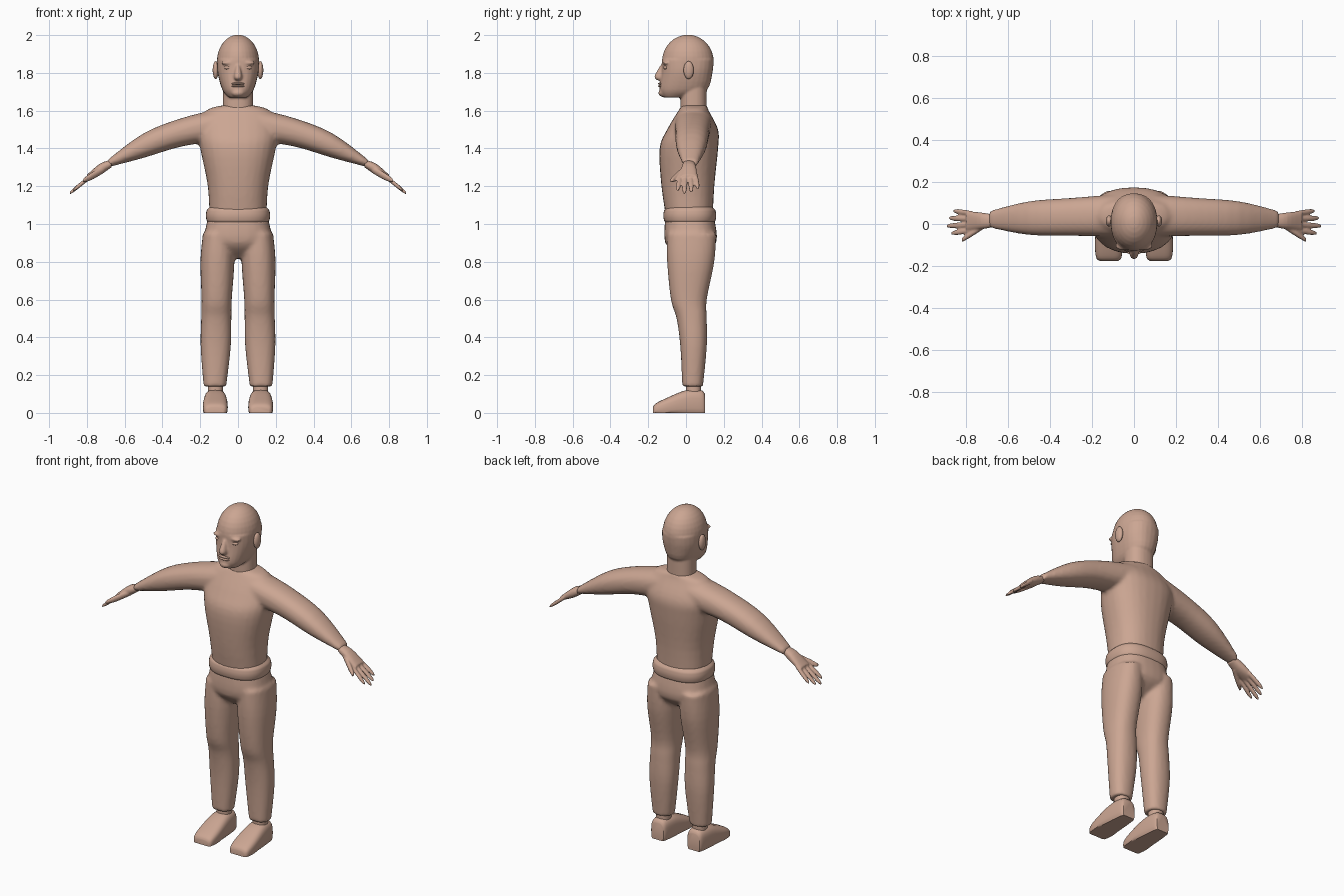
import bpy
import bmesh
from math import cos, sin, pi, radians

cube = bpy.data.objects.get("Cube")
if cube:
    bpy.data.objects.remove(cube, do_unlink=True)

SKIN = (0.6, 0.38, 0.29, 1)
skin = bpy.data.materials.new("skin")
skin.use_nodes = True
skin.diffuse_color = SKIN
skin.node_tree.nodes["Principled BSDF"].inputs["Base Color"].default_value = SKIN

# where (along, across, depth) of a section land for each loft axis
AXES = {"x": lambda along, across, depth: (along, across, depth),
        "y": lambda along, across, depth: (across, along, depth),
        "z": lambda along, across, depth: (across, depth, along)}


def spline(rows, steps=4):
    """Catmull-Rom through the section rows."""
    result = []
    for i in range(len(rows) - 1):
        before, start, end = rows[max(i - 1, 0)], rows[i], rows[i + 1]
        after = rows[min(i + 2, len(rows) - 1)]
        for step in range(steps):
            u = step / steps
            result.append([
                b + u * ((c - a) + u * ((2 * a - 5 * b + 4 * c - d) + u * (3 * b - a - 3 * c + d))) / 2
                for a, b, c, d in zip(before, start, end, after)])
    return result + [rows[-1]]


def rounded(value, power):
    """Superellipse version of a sine or cosine."""
    return abs(value) ** (2 / power) * (1 if value > 0 else -1)


def loft(bm, axis, rows, sign=1, mid=0, lean=0, power=2.3, sides=28):
    """Skin sections (position, half width, low, high); lean shifts the middle along the way."""
    rings = []
    for along, half, low, high in spline(rows):
        centre = mid + lean * (along - rows[0][0])
        ring = []
        for i in range(sides):
            angle = 2 * pi * i / sides
            across = centre + half * rounded(cos(angle), power)
            depth = (low + high + (high - low) * rounded(sin(angle), power)) / 2
            x, y, z = AXES[axis](along, across, depth)
            ring.append(bm.verts.new((x * sign, y, max(z, 0))))
        rings.append(ring)
    for lower, upper in zip(rings, rings[1:]):
        for i in range(sides):
            bm.faces.new((lower[i - 1], lower[i], upper[i], upper[i - 1]))
    bm.faces.new(rings[0])
    bm.faces.new(rings[-1])


def ball(bm, centre, size):
    verts = bmesh.ops.create_uvsphere(bm, u_segments=32, v_segments=16, radius=1)["verts"]
    bmesh.ops.scale(bm, vec=size, verts=verts)
    bmesh.ops.translate(bm, vec=centre, verts=verts)


def finish(bm, name, voxel=0, softness=4):
    """Make the object; a voxel size fuses its lofts into one skin."""
    bmesh.ops.recalc_face_normals(bm, faces=bm.faces)
    mesh = bpy.data.meshes.new(name)
    bm.to_mesh(mesh)
    bm.free()
    mesh.materials.append(skin)
    ob = bpy.data.objects.new(name, mesh)
    bpy.context.collection.objects.link(ob)
    if voxel:
        fuse = ob.modifiers.new("fuse", "REMESH")
        fuse.mode = "VOXEL"
        fuse.voxel_size = voxel
        fuse.use_smooth_shade = True
        soften = ob.modifiers.new("soften", "SMOOTH")
        soften.iterations = softness
    else:
        bpy.ops.object.select_all(action="DESELECT")
        ob.select_set(True)
        bpy.context.view_layer.objects.active = ob
        bpy.ops.object.shade_smooth_by_angle(angle=radians(40))


SIDES = (("left", 1), ("right", -1))

# shirt: torso and both sleeves
bm = bmesh.new()
loft(bm, "z", [(1, .15, -.1, .14), (1.2, .16, -.13, .15), (1.4, .2, -.14, .17),
               (1.5, .21, -.1, .17), (1.6, .17, -.04, .12), (1.63, .07, -.02, .11)])
for side, sign in SIDES:
    loft(bm, "x", [(.1, .1, 1.44, 1.61), (.3, .09, 1.41, 1.56),
                   (.5, .08, 1.35, 1.48), (.69, .04, 1.3, 1.34)], sign, mid=.04, lean=-.03)
finish(bm, "shirt", voxel=.011)

# rolled waistband
bm = bmesh.new()
roll = []
for i in range(7):
    swell = .02 * sin(pi * i / 6) ** .5 if 0 < i < 6 else 0
    roll.append((1 + .015 * i, .15 + swell, -.1 - swell, .14 + swell))
loft(bm, "z", roll, power=2.5, sides=40)
finish(bm, "waistband")

# trousers: hips and both legs
bm = bmesh.new()
loft(bm, "z", [(.82, .03, -.03, .07), (.9, .17, -.11, .16), (1.03, .16, -.11, .15)], power=2.5)
for side, sign in SIDES:
    loft(bm, "z", [(.95, .08, -.1, .16), (.8, .09, -.1, .15), (.6, .08, -.08, .11),
                   (.5, .08, -.05, .11), (.35, .08, -.03, .11), (.14, .06, -.02, .09)],
         sign, mid=.106, lean=-.02)
finish(bm, "trousers", voxel=.011)

for side, sign in SIDES:
    bm = bmesh.new()
    loft(bm, "z", [(.1, .04, 0, .08), (.17, .04, 0, .08)], sign, mid=.12)
    finish(bm, side + "_ankle")

    # shoe with a flat sole and a wedge toe
    bm = bmesh.new()
    profile = ((.1, .04, .1), (.08, .05, .12), (0, .06, .12), (-.1, .066, .08), (-.16, .06, .05), (-.175, .045, .03))
    loft(bm, "y", [(y, half, -.02, top) for y, half, top in profile], sign, mid=.12, power=3)
    finish(bm, side + "_shoe")

    # hand: palm, four fanned fingers and a thumb
    bm = bmesh.new()
    loft(bm, "x", [(.67, .03, 1.3, 1.34), (.73, .04, 1.26, 1.32), (.8, .045, 1.23, 1.26)], sign, mid=.015)
    for i, tip in enumerate((.87, .89, .88, .86)):
        spread = i - 1.5
        finger = []
        for x, radius in ((.77, .013), (tip - .03, .013), (tip, .007)):
            z = 1.26 - .8 * (x - .77)
            finger.append((x, radius, z - radius, z + radius))
        loft(bm, "x", finger, sign, mid=.01 + .026 * spread, lean=.1 * spread, power=2, sides=12)
    loft(bm, "x", [(.71, .02, 1.27, 1.31), (.78, .016, 1.23, 1.27), (.82, .01, 1.22, 1.24)],
         sign, lean=-.7, power=2, sides=12)
    finish(bm, side + "_hand", voxel=.005, softness=2)

    bm = bmesh.new()
    ball(bm, (sign * .118, .014, 1.815), (.016, .027, .047))
    finish(bm, side + "_ear")

    bm = bmesh.new()
    ball(bm, (sign * .052, -.106, 1.828), (.022, .014, .011))
    finish(bm, side + "_eye")

# head: cranium, jaw, neck, nose, chin and brows fused together
bm = bmesh.new()
ball(bm, (0, .01, 1.86), (.112, .137, .142))
loft(bm, "z", [(1.67, .05, -.12, 0), (1.71, .083, -.14, .11), (1.8, .108, -.13, .14), (1.87, .11, -.127, .146)])
loft(bm, "z", [(1.59, .08, -.03, .11), (1.75, .08, -.03, .11)])
loft(bm, "z", [(1.76, .015, -.15, -.1), (1.78, .022, -.168, -.1), (1.84, .011, -.136, -.1)])
ball(bm, (0, -.118, 1.694), (.036, .028, .022))
for side, sign in SIDES:
    ball(bm, (sign * .05, -.104, 1.853), (.04, .021, .011))
finish(bm, "head", voxel=.006)

# lips
for name, z in (("upper_lip", 1.743), ("lower_lip", 1.73)):
    bm = bmesh.new()
    ball(bm, (0, -.13, z), (.035, .018, .007))
    finish(bm, name)
